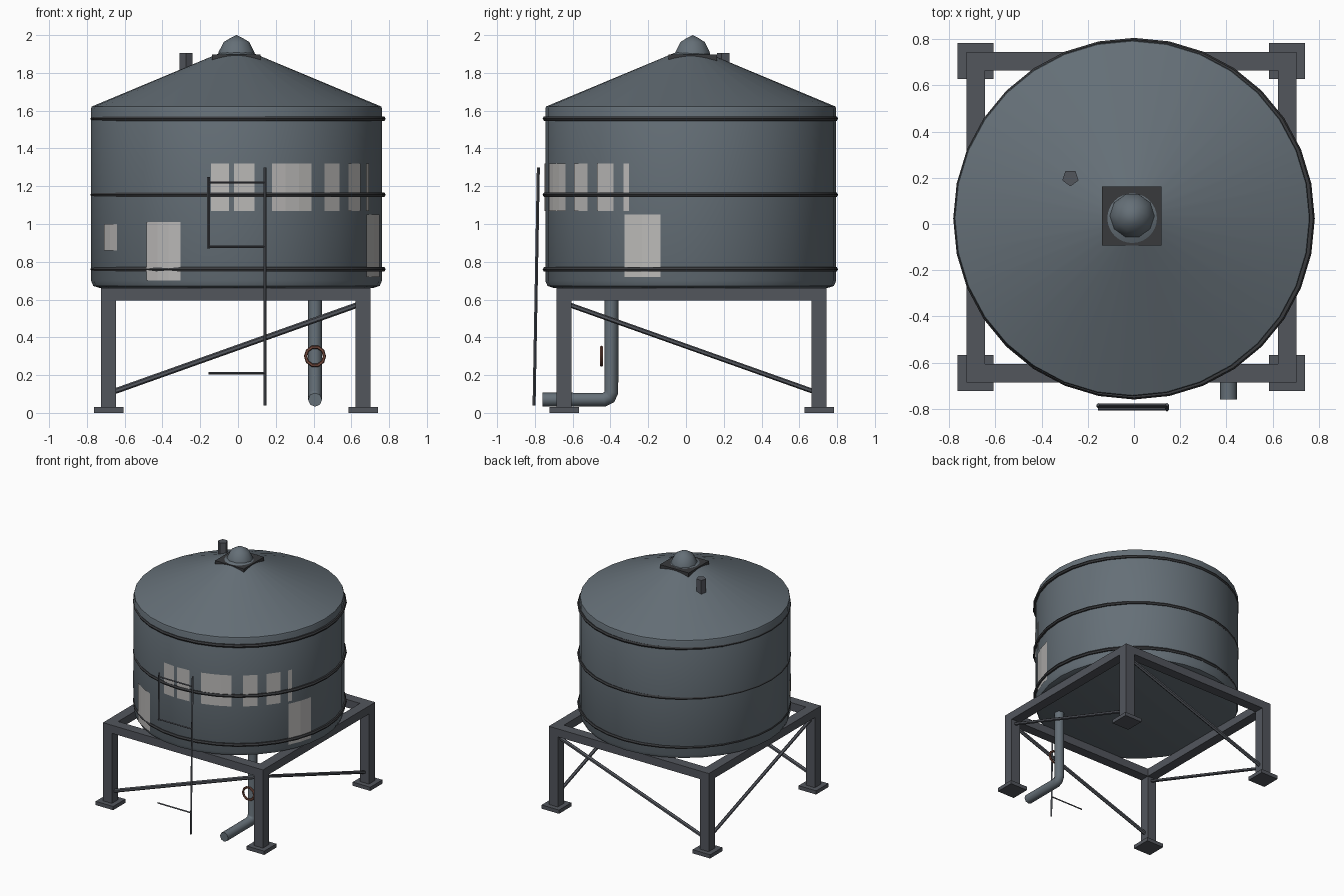
import bpy, bmesh
from math import sin, cos, pi, radians
from mathutils import Vector, Matrix

if "Cube" in bpy.data.objects:
    bpy.data.objects.remove(bpy.data.objects["Cube"])

CX, CY, R = -0.008, 0.025, 0.77      # tank axis and radius
SEG = 32


def material(name, rgb):
    m = bpy.data.materials.new(name)
    m.diffuse_color = (*rgb, 1)
    m.use_nodes = True
    m.node_tree.nodes["Principled BSDF"].inputs["Base Color"].default_value = m.diffuse_color
    return m


SHELL = material("blue_grey_metal", (0.13, 0.16, 0.185))
STEEL = material("dark_steel", (0.085, 0.092, 0.108))
BLACK = material("dark_trim", (0.04, 0.042, 0.046))
PALE = material("pale_paint", (0.5, 0.49, 0.48))
RUST = material("rust_red", (0.2, 0.08, 0.055))


def finish(name, bm, mat, smooth=None):
    bmesh.ops.recalc_face_normals(bm, faces=bm.faces)
    mesh = bpy.data.meshes.new(name)
    bm.to_mesh(mesh)
    bm.free()
    ob = bpy.data.objects.new(name, mesh)
    bpy.context.collection.objects.link(ob)
    mesh.materials.append(mat)
    if smooth:
        bpy.ops.object.select_all(action='DESELECT')
        ob.select_set(True)
        bpy.context.view_layer.objects.active = ob
        bpy.ops.object.shade_smooth_by_angle(angle=radians(smooth))
    return ob


def lathe(name, profile, center, seg, mat, closed=False, smooth=35):
    """Revolve (radius, height) points about a vertical axis."""
    bm = bmesh.new()
    vs = [bm.verts.new((r, 0, z)) for r, z in profile]
    es = [bm.edges.new(p) for p in zip(vs, vs[1:])]
    if closed:
        es.append(bm.edges.new((vs[-1], vs[0])))
    bmesh.ops.spin(bm, geom=vs + es, cent=(0, 0, 0), axis=(0, 0, 1),
                   angle=2 * pi, steps=seg, use_merge=True)
    bmesh.ops.remove_doubles(bm, verts=bm.verts, dist=1e-5)
    bmesh.ops.translate(bm, verts=bm.verts, vec=center)
    return finish(name, bm, mat, smooth)


def box(name, lo, hi, mat):
    lo, hi = Vector(lo), Vector(hi)
    bm = bmesh.new()
    bmesh.ops.create_cube(bm, size=1, matrix=Matrix.Translation((lo + hi) / 2)
                          @ Matrix.Diagonal((*(hi - lo), 1)))
    return finish(name, bm, mat)


def rod(name, a, b, radius, mat, sides=6):
    a, b = Vector(a), Vector(b)
    d = b - a
    bm = bmesh.new()
    bmesh.ops.create_cone(bm, cap_ends=True, segments=sides, radius1=radius,
                          radius2=radius, depth=d.length,
                          matrix=Matrix.Translation((a + b) / 2)
                          @ d.to_track_quat('Z', 'Y').to_matrix().to_4x4())
    return finish(name, bm, mat, 35 if sides > 6 else None)


def panel(name, a0, a1, z0, z1):
    """Thin curved patch on the tank wall; angles in degrees from the front."""
    bm = bmesh.new()
    n = max(1, round((a1 - a0) / 6))
    cols = []
    for i in range(n + 1):
        a = radians(a0 + (a1 - a0) * i / n)
        x, y = CX + (R + 0.003) * sin(a), CY - (R + 0.003) * cos(a)
        cols.append([bm.verts.new((x, y, z)) for z in (z0, z1)])
    for p, q in zip(cols, cols[1:]):
        bm.faces.new((p[0], q[0], q[1], p[1]))
    return finish(name, bm, PALE)


# Tank body with conical roof
lathe("tank", [(0, 0.66), (0.72, 0.66), (0.758, 0.672), (R, 0.70), (R, 1.61),
               (R - 0.004, 1.622), (0.1, 1.9), (0, 1.94)], (CX, CY, 0), SEG, SHELL)

# Hoops, slightly off the tank axis so they sink in on the back left
for name, z in (("lower_hoop", 0.76), ("middle_hoop", 1.155), ("upper_hoop", 1.558)):
    ring = [(0.768 + 0.014 * cos(k * pi / 3), 0.014 * sin(k * pi / 3)) for k in range(6)]
    lathe(name, ring, (0.0, CY - 0.002, z), SEG, BLACK, closed=True)

# Roof hatch plate, domed cap and vent pipe
box("roof_plate", (-0.138, -0.093, 1.86), (0.118, 0.163, 1.897), BLACK)
lathe("roof_cap", [(0, 1.88), (0.1, 1.88), (0.095, 1.91), (0.068, 1.963),
                   (0.035, 1.983), (0, 2.0)], (-0.008, 0.035, 0), 10, SHELL)
rod("roof_vent", (-0.275, 0.2, 1.78), (-0.275, 0.2, 1.905), 0.037, STEEL, 5)

# Painted patches on the wall
for i, (a0, a1) in enumerate([(-10, -3), (-1, 7), (14, 31), (37, 45), (50, 58), (62.5, 65)]):
    panel(f"upper_patch_{i}", a0, a1, 1.07, 1.32)
panel("front_patch", -38, -22.5, 0.7, 1.01)
panel("left_patch", -65, -55, 0.86, 1.0)
panel("right_patch", 63, 78, 0.72, 1.05)

# Stand: legs, feet and ring of beams
XS, YS, H = (-0.685, 0.662), (-0.645, 0.705), 0.04
for x, sx in zip(XS, ("left", "right")):
    for y, sy in zip(YS, ("front", "back")):
        box(f"{sy}_{sx}_leg", (x - H, y - H, 0.02), (x + H, y + H, 0.6), STEEL)
        box(f"{sy}_{sx}_foot", (x - 0.078, y - 0.078, 0), (x + 0.078, y + 0.078, 0.03), STEEL)
for y, sy in zip(YS, ("front", "back")):
    box(f"{sy}_beam", (XS[0] - H, y - H, 0.595), (XS[1] + H, y + H, 0.66), STEEL)
    # Braces rise from the left foot to the right top
    rod(f"{sy}_brace", (XS[0] + 0.02, y, 0.11), (XS[1] - 0.02, y, 0.575), 0.015, STEEL)
for x, sx in zip(XS, ("left", "right")):
    box(f"{sx}_beam", (x - H, YS[0] + H, 0.595), (x + H, YS[1] - H, 0.66), STEEL)
    # Side braces rise from the back foot to the front top
    rod(f"{sx}_brace", (x, YS[1] - 0.02, 0.11), (x, YS[0] + 0.02, 0.575), 0.013, STEEL)

# Outlet pipe with elbow
curve = bpy.data.curves.new("outlet_pipe", 'CURVE')
curve.dimensions = '3D'
curve.bevel_depth, curve.bevel_resolution, curve.use_fill_caps = 0.037, 2, True
path = [(-0.395, 0.67), (-0.395, 0.11), (-0.407, 0.082), (-0.435, 0.07), (-0.76, 0.07)]
spline = curve.splines.new('POLY')
spline.points.add(len(path) - 1)
for p, (y, z) in zip(spline.points, path):
    p.co = (0.408, y, z, 1)
curve.materials.append(SHELL)
bpy.context.collection.objects.link(bpy.data.objects.new("outlet_pipe", curve))

# Valve handwheel, facing forward, with its stem
wheel = lathe("valve_wheel", [(0.05 + 0.009 * cos(k * pi / 3), 0.009 * sin(k * pi / 3))
                              for k in range(6)], (0, 0, 0), 10, RUST, closed=True)
wheel.rotation_euler = (pi / 2, 0, 0)
wheel.location = (0.408, -0.447, 0.3)

# Ladder: long right rail, short left rail, sparse rungs, leaning slightly in
def ladder_y(z):
    return -0.805 + 0.018 * z


def rail(name, x, z0, z1):
    rod(name, (x, ladder_y(z0), z0), (x, ladder_y(z1), z1), 0.008, STEEL, 4)


rail("ladder_right_rail", 0.143, 0.04, 1.3)
rail("ladder_left_rail", -0.155, 0.87, 1.25)
for i, z in enumerate((0.21, 0.88, 1.22)):
    rod(f"ladder_rung_{i}", (-0.155, ladder_y(z), z), (0.143, ladder_y(z), z), 0.006, STEEL, 4)
